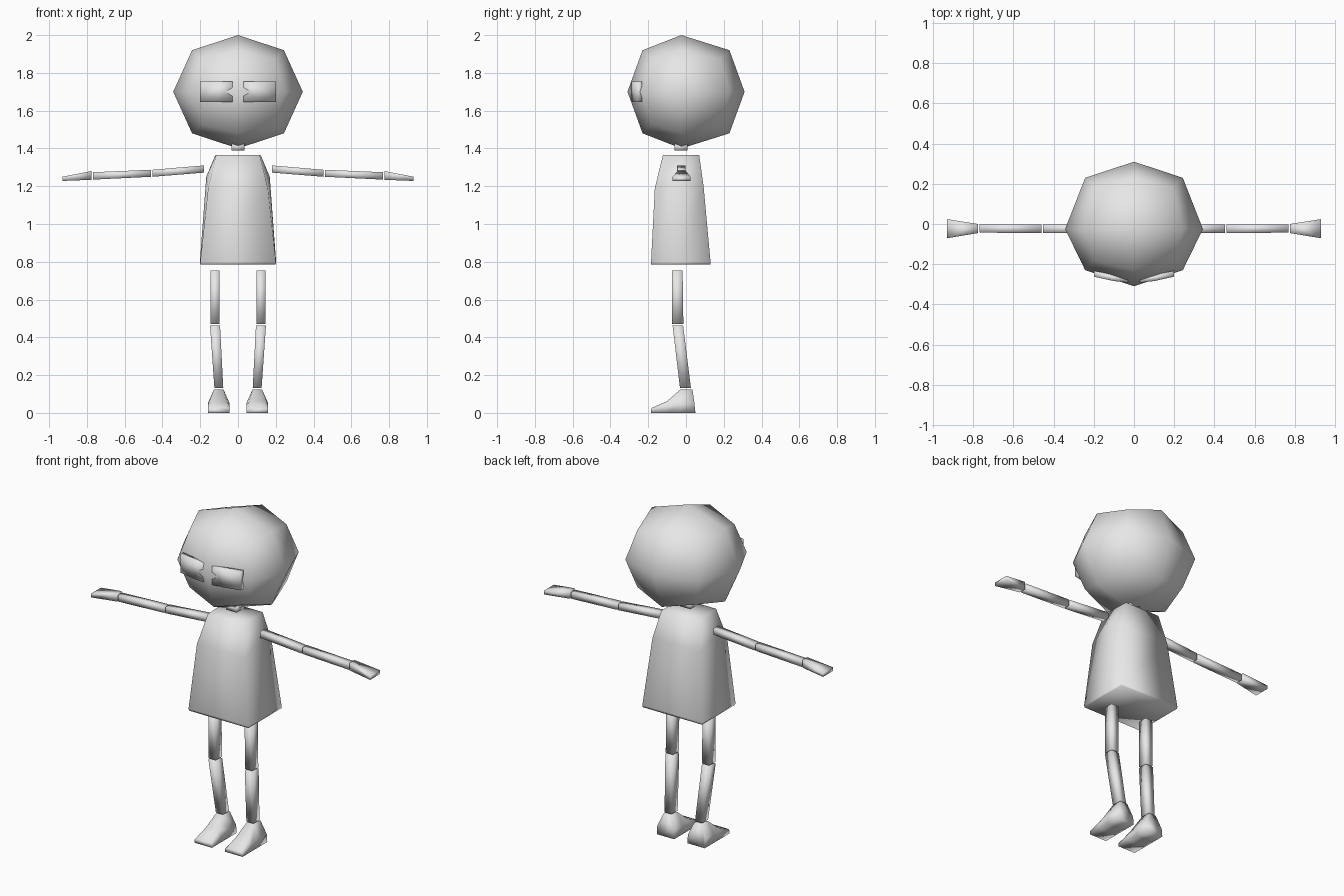
import bpy, bmesh
from mathutils import Vector

if "Cube" in bpy.data.objects:
    bpy.data.objects.remove(bpy.data.objects["Cube"])

mat = bpy.data.materials.new("plain_grey")
mat.diffuse_color = (0.8, 0.8, 0.8, 1)
mat.use_nodes = True
mat.node_tree.nodes["Principled BSDF"].inputs["Base Color"].default_value = mat.diffuse_color


def finish(name, bm, mirror=False):
    """Turn a bmesh into a smooth object, optionally mirrored in x."""
    bmesh.ops.recalc_face_normals(bm, faces=bm.faces)
    for f in bm.faces:
        f.smooth = True
    me = bpy.data.meshes.new(name)
    bm.to_mesh(me)
    bm.free()
    me.materials.append(mat)
    ob = bpy.data.objects.new(name, me)
    bpy.context.collection.objects.link(ob)
    if mirror:
        mod = ob.modifiers.new("Mirror", 'MIRROR')
        mod.use_mirror_merge = False
    return ob


def loft(name, rings, mirror=False):
    """Bridge rings of points and cap both ends."""
    bm = bmesh.new()
    rows = [[bm.verts.new(p) for p in r] for r in rings]
    n = len(rows[0])
    for a, b in zip(rows, rows[1:]):
        for i in range(n):
            j = (i + 1) % n
            bm.faces.new((a[i], a[j], b[j], b[i]))
    bm.faces.new(rows[0])
    bm.faces.new(rows[-1])
    return finish(name, bm, mirror)


def flat_ring(x0, x1, y0, y1, z):
    return [(x0, y0, z), (x1, y0, z), (x1, y1, z), (x0, y1, z)]


def side_ring(x, y0, y1, z0, z1):
    return [(x, y0, z0), (x, y1, z0), (x, y1, z1), (x, y0, z1)]


# Head: a cube subdivided once and rounded, with its middle loop shifted forward
bm = bmesh.new()
bmesh.ops.create_cube(bm, size=2)
bmesh.ops.subdivide_edges(bm, edges=bm.edges[:], cuts=1, use_grid_fill=True)
size = {1: (0.343, 0.31, 0.30), 2: (0.243, 0.23, 0.22), 3: (0.196, 0.182, 0.172)}
for v in bm.verts:
    s = [round(c) for c in v.co]
    k = size[sum(abs(c) for c in s)]
    v.co = Vector((s[0] * k[0], s[1] * k[1] - (0.025 if s[1] == 0 else 0), 1.70 + s[2] * k[2]))
finish("head", bm)

# Eyes: thin bent plates sunk into the face
loft("eyes", [side_ring(x, y, y + 0.03, 1.645, 1.755)
              for x, y in ((0.03, -0.292), (0.10, -0.284), (0.20, -0.262))], True)

# Neck
loft("neck", [flat_ring(-0.035, 0.035, -0.062, 0.008, z) for z in (1.39, 1.425)])


# Body: flared tunic with a bulging side loop and a thin hem
def body_ring(corner, mid, front, back, zf, zm, zb):
    return [(-corner, front, zf), (corner, front, zf), (mid, -0.03, zm),
            (corner, back, zb), (-corner, back, zb), (-mid, -0.03, zm)]


loft("body", [body_ring(0.198, 0.198, -0.184, 0.13, 0.785, 0.785, 0.785),
              body_ring(0.200, 0.202, -0.185, 0.13, 0.797, 0.797, 0.797),
              body_ring(0.158, 0.168, -0.165, 0.093, 1.19, 1.25, 1.20),
              body_ring(0.115, 0.12, -0.122, 0.07, 1.365, 1.365, 1.365)])

# Arms
loft("upper_arm", [side_ring(0.18, -0.047, -0.003, 1.272, 1.31),
                   side_ring(0.453, -0.045, -0.003, 1.25, 1.287)], True)
loft("forearm", [side_ring(0.46, -0.045, -0.003, 1.25, 1.287),
                 side_ring(0.768, -0.043, -0.003, 1.235, 1.274)], True)
loft("hand", [side_ring(0.776, -0.045, 0.0, 1.234, 1.28),
              side_ring(0.93, -0.071, 0.024, 1.228, 1.25)], True)

# Legs
loft("thigh", [flat_ring(0.097, 0.145, -0.073, -0.014, 0.47),
               flat_ring(0.097, 0.145, -0.075, -0.018, 0.755)], True)
loft("shin", [flat_ring(0.078, 0.125, -0.032, 0.026, 0.132),
              flat_ring(0.095, 0.148, -0.071, -0.015, 0.462)], True)


# Feet: sections from toe to heel
def foot_ring(y_low, y_top, half_top, z_mid, z_top):
    cx, w = 0.102, 0.058
    ym = (y_low * 2 + y_top) / 3
    return [(cx - w, y_low, 0), (cx + w, y_low, 0), (cx + w, ym, z_mid),
            (cx + half_top, y_top, z_top), (cx - half_top, y_top, z_top), (cx - w, ym, z_mid)]


loft("foot", [foot_ring(-0.185, -0.183, 0.05, 0.018, 0.026),
              foot_ring(-0.10, -0.10, 0.043, 0.04, 0.062),
              foot_ring(-0.03, -0.028, 0.025, 0.05, 0.125),
              foot_ring(0.05, 0.034, 0.025, 0.05, 0.125)], True)
